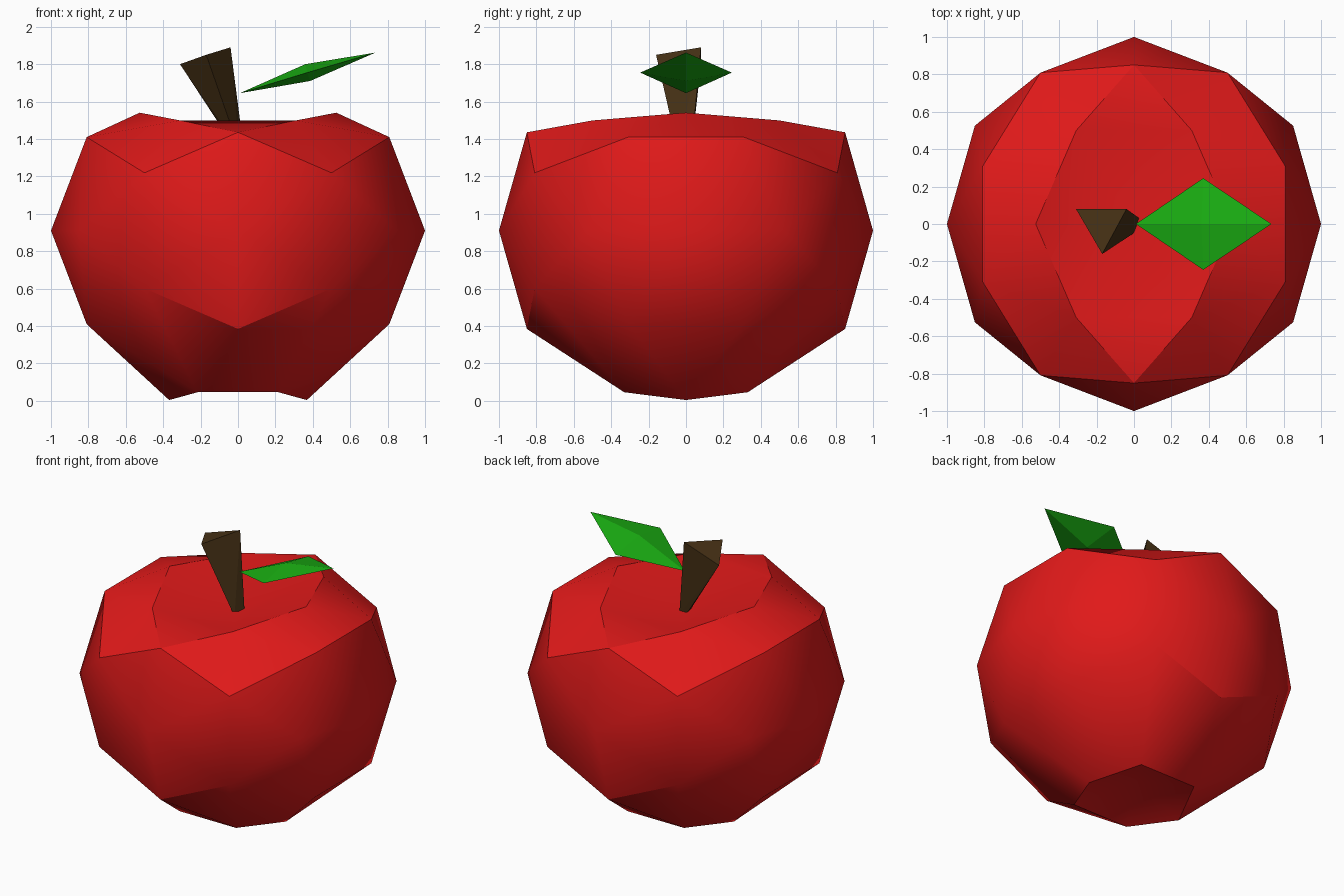
import bpy, bmesh, math
from mathutils import Vector

if "Cube" in bpy.data.objects:
    bpy.data.objects.remove(bpy.data.objects["Cube"])


def finish(bm, name, color, smooth=False):
    bmesh.ops.recalc_face_normals(bm, faces=bm.faces)
    mesh = bpy.data.meshes.new(name)
    bm.to_mesh(mesh)
    bm.free()
    obj = bpy.data.objects.new(name, mesh)
    bpy.context.collection.objects.link(obj)
    mat = bpy.data.materials.new(name + "_color")
    mat.diffuse_color = (*color, 1)
    mat.use_nodes = True
    mat.node_tree.nodes["Principled BSDF"].inputs["Base Color"].default_value = mat.diffuse_color
    mesh.materials.append(mat)
    if smooth:
        bpy.ops.object.select_all(action='DESELECT')
        obj.select_set(True)
        bpy.context.view_layer.objects.active = obj
        bpy.ops.object.shade_smooth_by_angle(angle=math.radians(30))
    return obj


def hull(points):
    bm = bmesh.new()
    for p in points:
        bm.verts.new(p)
    bmesh.ops.convex_hull(bm, input=bm.verts)
    return bm


# Fruit: once-subdivided icosahedron standing on an edge
phi = (1 + math.sqrt(5)) / 2
corners = []
for s in (-1, 1):
    for t in (-phi, phi):
        corners += [Vector((t, s, 0)), Vector((0, t, s)), Vector((s, 0, t))]
points = [c.normalized() for c in corners]
for i, a in enumerate(corners):
    for b in corners[i + 1:]:
        if (a - b).length < 2.01:
            points.append((a + b).normalized())
bm = hull(points)

# Press in the crown, narrow the base and dimple both poles
for v in bm.verts:
    z = v.co.z
    v.co.z += 0.91
    if z > 0.95:
        v.co.z = 1.37
    elif z > 0.7:
        v.co.z -= 0.22
    elif z < -0.95:
        v.co.z = 0.15
    elif z < -0.7:
        v.co.x *= 0.7
        v.co.y *= 0.66
        v.co.z -= 0.055
finish(bm, "fruit", (0.75, 0.01, 0.01), smooth=True)

# Stem: leaning three-sided taper
finish(hull([(-0.31, 0.08, 1.80), (-0.04, 0.08, 1.89), (-0.17, -0.16, 1.85),
             (-0.015, 0.03, 1.35), (0.03, 0.03, 1.35), (0.005, -0.045, 1.35)]),
       "stem", (0.065, 0.032, 0.008))

# Leaf: flattened, tilted octahedron
finish(hull([(0.01, 0, 1.645), (0.735, 0, 1.862),
             (0.37, 0.245, 1.755), (0.37, -0.245, 1.755),
             (0.36, 0, 1.80), (0.385, 0, 1.71)]),
       "leaf", (0.01, 0.42, 0.006))
